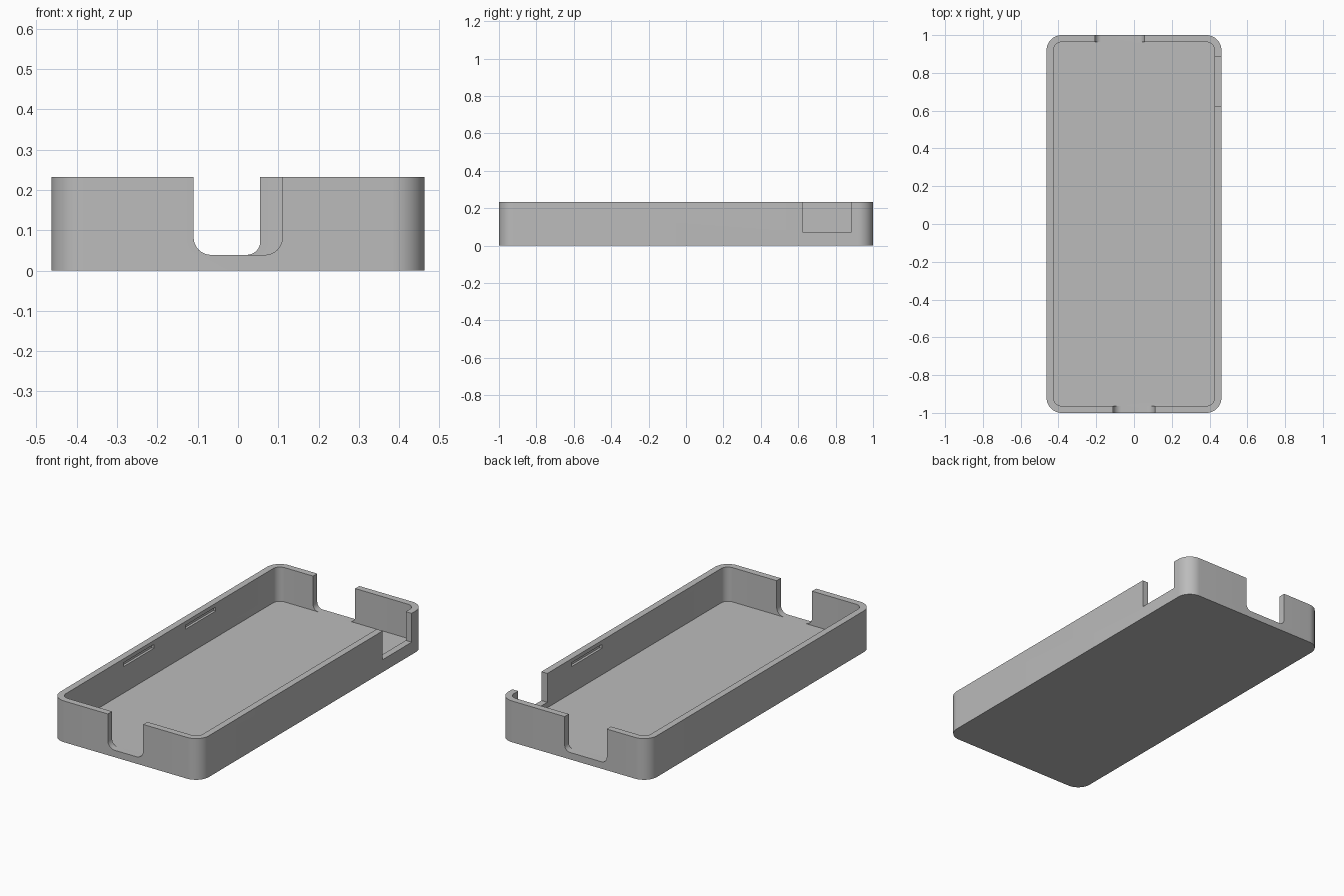
import bpy
import bmesh
import math

if "Cube" in bpy.data.objects:
    bpy.data.objects.remove(bpy.data.objects["Cube"])

HALF_X, HALF_Y, HEIGHT = 0.463, 1.0, 0.232
WALL, FLOOR = 0.037, 0.039
OVER = 0.1  # how far cutters reach past the surface

grey = bpy.data.materials.new("plain grey")
grey.use_nodes = True
colour = (0.5, 0.5, 0.5, 1)
grey.diffuse_color = colour
grey.node_tree.nodes["Principled BSDF"].inputs["Base Color"].default_value = colour


def rounded_box(name, low, high, radius=0.0, axis=2, lower_only=False):
    """Box from low to high with its edges along one axis rounded."""
    bm = bmesh.new()
    bmesh.ops.create_cube(bm, size=1)
    for v in bm.verts:
        for i in range(3):
            v.co[i] = low[i] if v.co[i] < 0 else high[i]
    if radius:
        edges = []
        for e in bm.edges:
            a, b = (v.co for v in e.verts)
            along = abs((b - a)[axis]) > 1e-6
            if along and not (lower_only and a.z > low[2] + 1e-6):
                edges.append(e)
        bmesh.ops.bevel(bm, geom=edges, offset=radius, segments=12,
                        profile=0.5, affect='EDGES')
    bmesh.ops.recalc_face_normals(bm, faces=bm.faces)
    mesh = bpy.data.meshes.new(name)
    bm.to_mesh(mesh)
    bm.free()
    obj = bpy.data.objects.new(name, mesh)
    mesh.materials.append(grey)
    bpy.context.collection.objects.link(obj)
    return obj


# Outer shell
tray = rounded_box("tray", (-HALF_X, -HALF_Y, 0), (HALF_X, HALF_Y, HEIGHT), 0.08)

in_x, in_y, top = HALF_X - WALL, HALF_Y - WALL, HEIGHT + OVER
cutters = [
    # Main cavity
    rounded_box("cavity_cutter", (-in_x, -in_y, FLOOR), (in_x, in_y, top), 0.043),
    # Rounded cable notches in the end walls
    rounded_box("front_notch_cutter", (-0.11, -HALF_Y - OVER, FLOOR),
                (0.11, -in_y + 0.02, top), 0.043, axis=1, lower_only=True),
    rounded_box("back_notch_cutter", (-0.207, in_y - 0.02, FLOOR),
                (0.055, HALF_Y + OVER, top), 0.033, axis=1, lower_only=True),
    # Square notch in the left side wall
    rounded_box("side_notch_cutter", (in_x - 0.02, 0.625, 0.07),
                (HALF_X + OVER, 0.883, top)),
]

# Shallow latch slots inside the long walls
for side, y in ((-1, -0.275), (-1, 0.275), (1, 0.275)):
    x1, x2 = sorted((side * (in_x - 0.02), side * (in_x + 0.014)))
    cutters.append(rounded_box("latch_slot_cutter", (x1, y - 0.135, 0.188),
                               (x2, y + 0.135, 0.21)))

for cutter in cutters:
    mod = tray.modifiers.new(cutter.name, 'BOOLEAN')
    mod.operation = 'DIFFERENCE'
    mod.solver = 'EXACT'
    mod.object = cutter
    cutter.hide_render = True
    cutter.hide_set(True)

# Bake the cuts, then remove the cutters
bpy.ops.object.select_all(action='DESELECT')
tray.select_set(True)
bpy.context.view_layer.objects.active = tray
for mod in list(tray.modifiers):
    bpy.ops.object.modifier_apply(modifier=mod.name)
for cutter in cutters:
    bpy.data.objects.remove(cutter)

bpy.ops.object.shade_smooth_by_angle(angle=math.radians(30))
